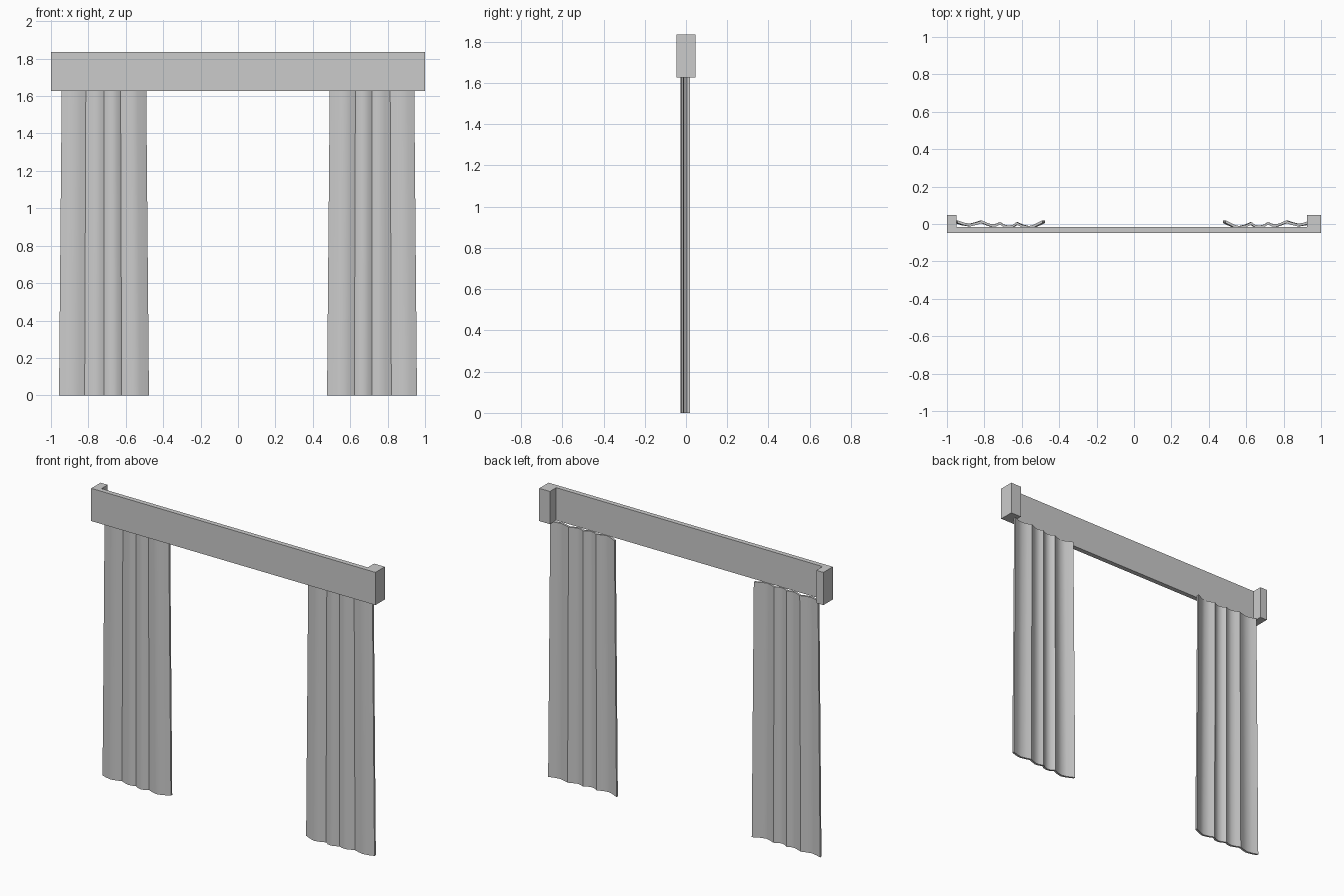
import bpy
import bmesh
from mathutils import Vector

cube = bpy.data.objects.get("Cube")
if cube:
    bpy.data.objects.remove(cube, do_unlink=True)

grey = bpy.data.materials.new("light grey")
grey.use_nodes = True
grey.diffuse_color = (0.6, 0.6, 0.6, 1)
grey.node_tree.nodes["Principled BSDF"].inputs["Base Color"].default_value = (0.6, 0.6, 0.6, 1)


def add_object(name, bm):
    bmesh.ops.recalc_face_normals(bm, faces=bm.faces)
    mesh = bpy.data.meshes.new(name)
    bm.to_mesh(mesh)
    bm.free()
    mesh.materials.append(grey)
    obj = bpy.data.objects.new(name, mesh)
    bpy.context.collection.objects.link(obj)
    return obj


def extrude_plan(name, plan, bottom, top, taper=1.0, centre=0.0):
    """Raise a closed plan outline, narrowing its top in x about centre."""
    bm = bmesh.new()
    low = [bm.verts.new((x, y, bottom)) for x, y in plan]
    high = [bm.verts.new((centre + (x - centre) * taper, y, top)) for x, y in plan]
    bm.faces.new(low)
    bm.faces.new(high)
    for i in range(len(plan)):
        j = (i + 1) % len(plan)
        bm.faces.new((low[i], low[j], high[j], high[i]))
    return add_object(name, bm)


# Pelmet: front board with returns at both ends, as one solid
BOTTOM, TOP = 1.627, 1.835
FRONT, INNER, BACK = -0.047, -0.016, 0.047
extrude_plan("pelmet", [(-1, FRONT), (1, FRONT), (1, BACK), (0.925, BACK),
                        (0.925, INNER), (-0.95, INNER), (-0.95, BACK), (-1, BACK)],
             BOTTOM, TOP)

# Curtain folds: rounded towards the front, creased at the back
FOLDS = [(0.957, 0.012), (0.92, 0.0), (0.885, -0.006), (0.85, 0.002), (0.82, 0.012),
         (0.79, 0.0), (0.765, -0.008), (0.74, -0.006), (0.716, 0.004),
         (0.695, -0.01), (0.67, -0.016), (0.645, -0.012), (0.622, 0.003),
         (0.59, -0.011), (0.555, -0.019), (0.525, -0.011), (0.476, 0.012)]
HALF = 0.007


def curtain(name, side):
    points = [Vector((side * x, y)) for x, y in FOLDS]
    front = [(p.x, p.y - HALF) for p in points]
    back = [(p.x, p.y + HALF) for p in points]
    obj = extrude_plan(name, front + back[::-1], 0, BOTTOM, 0.94, side * 0.7165)
    bpy.ops.object.select_all(action="DESELECT")
    obj.select_set(True)
    bpy.context.view_layer.objects.active = obj
    bpy.ops.object.shade_smooth_by_angle(angle=0.55)


curtain("left_curtain", 1)
curtain("right_curtain", -1)
